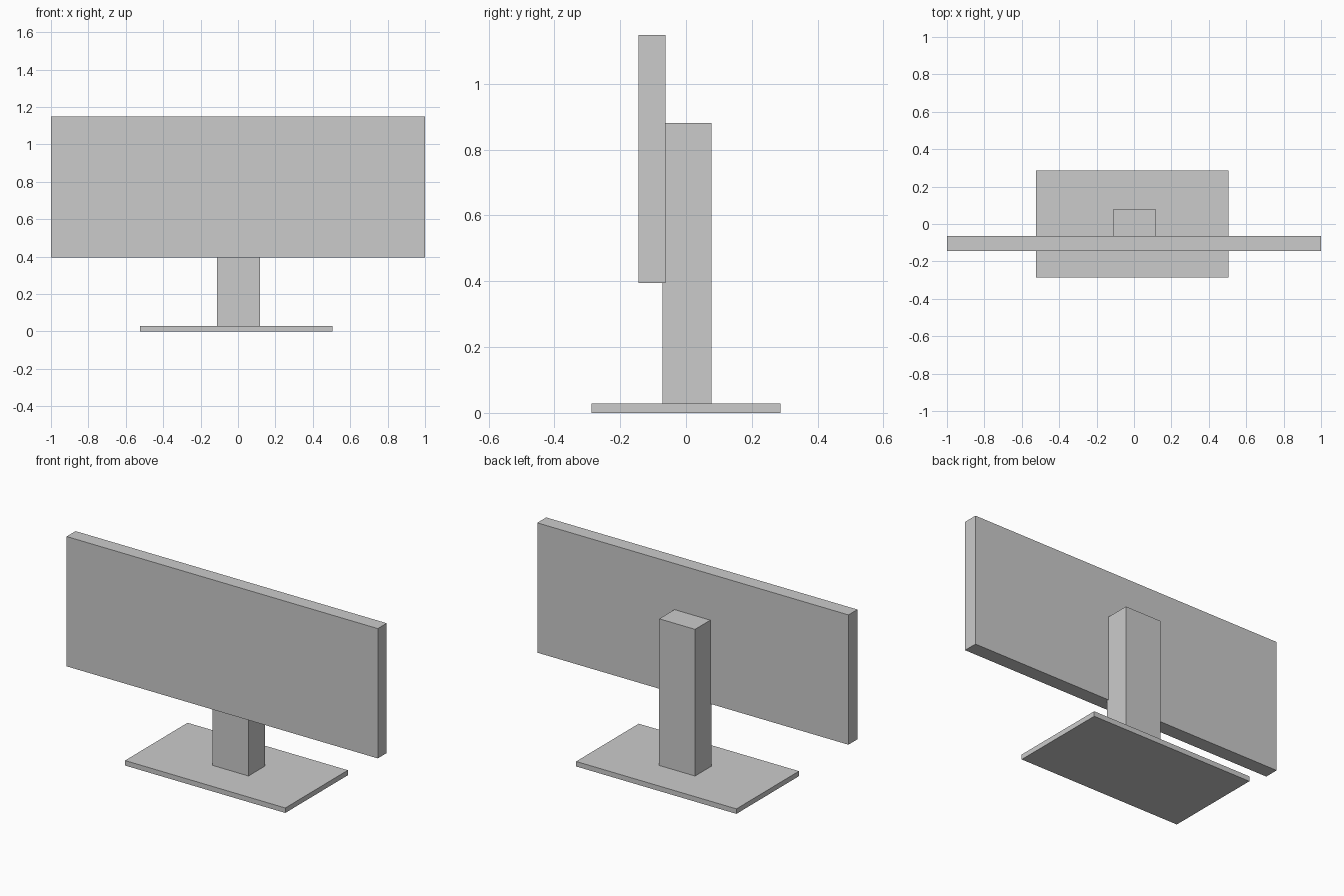
import bpy

if "Cube" in bpy.data.objects:
    bpy.data.objects.remove(bpy.data.objects["Cube"])


def box(name, x, y, z):
    """Box from (min, max) ranges on each axis."""
    bpy.ops.mesh.primitive_cube_add(size=1, location=[sum(r) / 2 for r in (x, y, z)])
    ob = bpy.context.object
    ob.name = name
    ob.scale = [r[1] - r[0] for r in (x, y, z)]
    bpy.ops.object.transform_apply(location=False, rotation=False, scale=True)
    return ob


# Flat foot plate
box("base", (-0.525, 0.505), (-0.287, 0.287), (0.0, 0.029))

# Upright behind the panel, slightly sunk into its back
box("stand_post", (-0.112, 0.118), (-0.072, 0.077), (0.028, 0.881))

# Wide display panel
box("screen", (-1.0, 1.0), (-0.145, -0.063), (0.395, 1.149))
